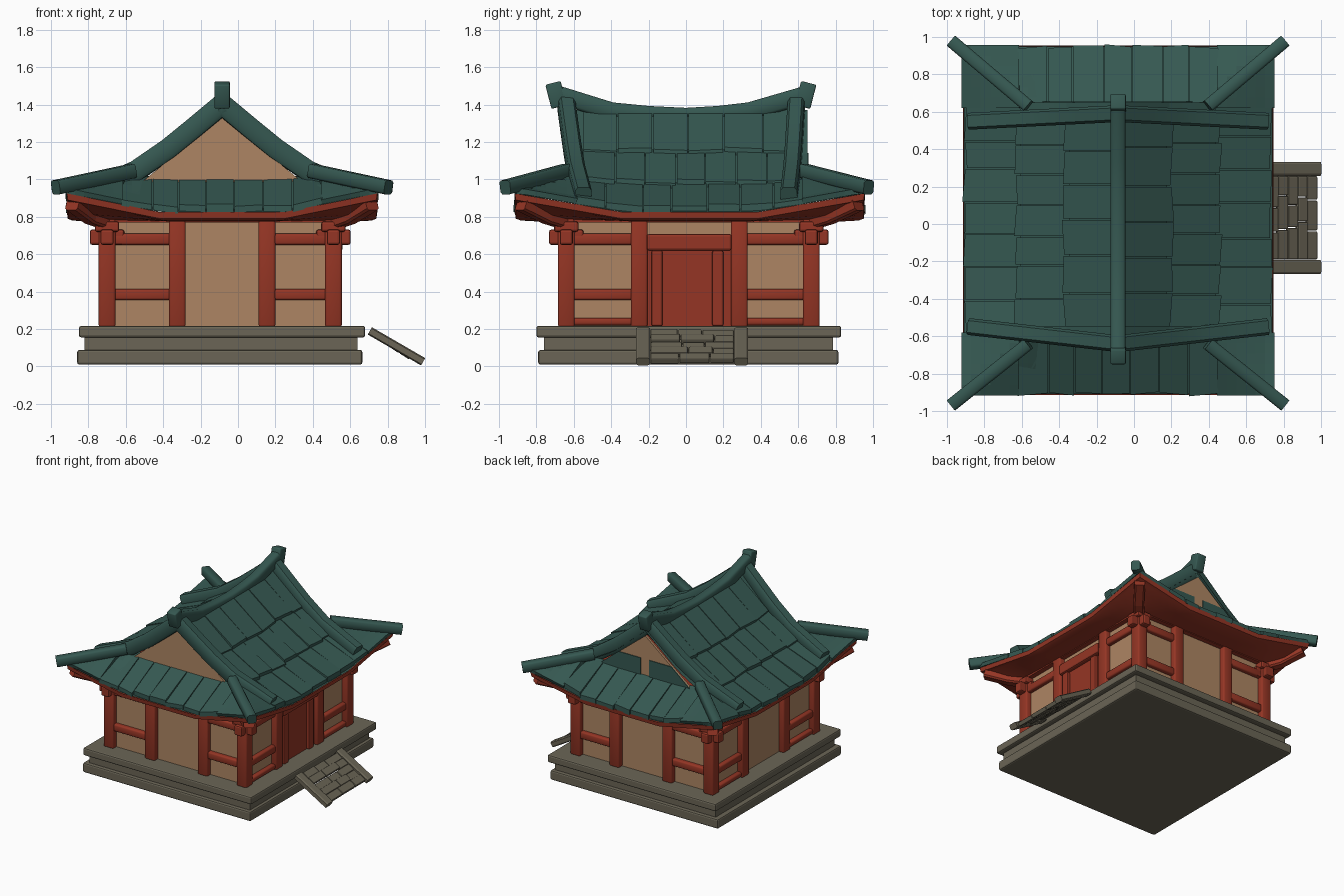
import bpy, bmesh, math, random
from mathutils import Vector, Matrix

if "Cube" in bpy.data.objects:
    bpy.data.objects.remove(bpy.data.objects["Cube"])

random.seed(4)
CX, CY = -0.085, 0.02          # roof centre
HX, HY = 0.825, 0.93           # roof half extents


def material(name, rgb):
    m = bpy.data.materials.new(name)
    m.diffuse_color = (*rgb, 1)
    m.use_nodes = True
    m.node_tree.nodes["Principled BSDF"].inputs["Base Color"].default_value = m.diffuse_color
    return m


TEAL = material("teal_tile", (0.036, 0.098, 0.083))
RED = material("red_wood", (0.30, 0.036, 0.018))
TAN = material("tan_plaster", (0.42, 0.235, 0.125))
STONE = material("grey_stone", (0.145, 0.130, 0.092))


def make(name, bm, mat, smooth=False):
    me = bpy.data.meshes.new(name)
    bm.to_mesh(me)
    bm.free()
    me.materials.append(mat)
    ob = bpy.data.objects.new(name, me)
    bpy.context.collection.objects.link(ob)
    if smooth:
        bpy.ops.object.select_all(action='DESELECT')
        ob.select_set(True)
        bpy.context.view_layer.objects.active = ob
        bpy.ops.object.shade_smooth_by_angle(angle=math.radians(50))
    return ob


def box(bm, lo, hi, bevel=0.01, rot=None):
    lo, hi = Vector(lo), Vector(hi)
    mat = Matrix.Translation((lo + hi) / 2)
    if rot:
        mat = mat @ rot
    mat = mat @ Matrix.Diagonal((*(hi - lo), 1))
    vs = bmesh.ops.create_cube(bm, size=1, matrix=mat)['verts']
    if bevel:
        edges = list({e for v in vs for e in v.link_edges})
        bmesh.ops.bevel(bm, geom=edges, offset=bevel, segments=2, affect='EDGES', profile=0.5)


def beam(bm, pts, w, h):
    """Sweep a chamfered rectangle along a path."""
    pts = [Vector(p) for p in pts]
    c = 0.3
    sec = [(-1, -1 + c), (-1 + c, -1), (1 - c, -1), (1, -1 + c), (1, 1 - c), (1 - c, 1), (-1 + c, 1), (-1, 1 - c)]
    rings = []
    for i, p in enumerate(pts):
        t = (pts[min(i + 1, len(pts) - 1)] - pts[max(i - 1, 0)]).normalized()
        s = t.cross(Vector((0, 0, 1))).normalized()
        u = s.cross(t)
        rings.append([bm.verts.new(p + s * a * w / 2 + u * b * h / 2) for a, b in sec])
    faces = [bm.faces.new(rings[0]), bm.faces.new(rings[-1][::-1])]
    for a, b in zip(rings, rings[1:]):
        for k in range(8):
            faces.append(bm.faces.new((a[k], b[k], b[(k + 1) % 8], a[(k + 1) % 8])))
    bmesh.ops.recalc_face_normals(bm, faces=faces)


def interp(x, table):
    for (a, za), (b, zb) in zip(table, table[1:]):
        if x <= b:
            return za + (zb - za) * (x - a) / (b - a)
    return table[-1][1]


def roof_z(dx, dy, skirt):
    dx, dy = abs(dx), abs(dy)
    z = interp(dx, [(0, 1.37), (0.275, 1.135), (0.53, 0.965), (HX, 0.825)])
    if skirt:
        z = min(z, 1.0 - 0.175 * (dy - 0.62) / (HY - 0.62))
    return z + 0.1 * max(0, (dx - 0.33) / (HX - 0.33)) * max(0, (dy - 0.36) / (HY - 0.36))


def roof_grid(bm, xs, ys, skirt, lift=0.0):
    g = [[bm.verts.new((CX + x, CY + y, roof_z(x, y, skirt) + lift)) for y in ys] for x in xs]
    for i in range(len(xs) - 1):
        for j in range(len(ys) - 1):
            bm.faces.new((g[i][j], g[i + 1][j], g[i + 1][j + 1], g[i][j + 1]))


def span(a, b, n):
    return [a + (b - a) * i / n for i in range(n + 1)]


# stone platform
bm = bmesh.new()
box(bm, (-0.86, -0.79, 0.01), (0.665, 0.815, 0.088), 0.012)
box(bm, (-0.82, -0.76, 0.07), (0.64, 0.785, 0.17), 0)
box(bm, (-0.85, -0.80, 0.155), (0.68, 0.83, 0.217), 0.012)
make("platform", bm, STONE)

# stairs: sloped rails and uneven treads
bm = bmesh.new()
for y in (-0.23, 0.295):
    beam(bm, [(0.705, y, 0.19), (0.99, y, 0.025)], 0.075, 0.045)
slope = Matrix.Rotation(math.atan2(0.19, 0.29), 4, 'Y')
for i in range(5):
    x, z = 0.74 + 0.052 * i, 0.175 - 0.034 * i
    cuts = [-0.19, -0.02 + random.uniform(-.04, .04), 0.12 + random.uniform(-.04, .04), 0.26]
    for a, b in zip(cuts, cuts[1:]):
        j = random.uniform(-0.008, 0.008)
        box(bm, (x - 0.031, a, z - 0.016 + j), (x + 0.031, b - 0.004, z + 0.016 + j), 0.007, slope)
make("stairs", bm, STONE)

# plaster walls
bm = bmesh.new()
box(bm, (-0.70, -0.64, 0.21), (0.51, 0.67, 0.80), 0)
make("walls", bm, TAN)

# columns, rails and top plates
COLX, COLY = (-0.70, -0.325, 0.155, 0.51), (-0.64, -0.25, 0.285, 0.67)
bm = bmesh.new()
for i, x in enumerate(COLX):
    for j, y in enumerate(COLY):
        if i in (0, 3) or j in (0, 3):
            box(bm, (x - 0.045, y - 0.045, 0.21), (x + 0.045, y + 0.045, 0.80), 0.013)
make("columns", bm, RED, True)
bm = bmesh.new()
for z, h in ((0.68, 0.03), (0.385, 0.03), (0.24, 0.02)):
    for k in (0, 2):
        if z > 0.3:
            for y in (COLY[0], COLY[3]):
                box(bm, (COLX[k], y - 0.035, z - h), (COLX[k + 1], y + 0.035, z + h), 0.012)
        for x in (COLX[0], COLX[3]):
            box(bm, (x - 0.035, COLY[k], z - h), (x + 0.035, COLY[k + 1], z + h), 0.012)
box(bm, (-0.74, -0.68, 0.77), (0.55, 0.71, 0.81), 0)
make("wall_rails", bm, RED, True)

# door
bm = bmesh.new()
box(bm, (0.49, -0.22, 0.21), (0.525, 0.25, 0.64), 0)
box(bm, (0.49, -0.21, 0.62), (0.56, 0.245, 0.708), 0.012)
for a, b in ((-0.185, -0.125), (0.14, 0.20)):
    box(bm, (0.49, a, 0.215), (0.55, b, 0.62), 0.01)
make("door", bm, RED)

# corner brackets and diagonal rafters
bm = bmesh.new()
for x, sx in ((-0.70, -1), (0.51, 1)):
    for y, sy in ((-0.64, -1), (0.67, 1)):
        box(bm, (x - 0.092, y - 0.035, 0.65), (x + 0.092, y + 0.035, 0.732), 0.012)
        box(bm, (x - 0.035, y - 0.092, 0.65), (x + 0.035, y + 0.092, 0.732), 0.012)
        box(bm, (x - 0.065, y - 0.065, 0.72), (x + 0.065, y + 0.065, 0.775), 0.012)
        beam(bm, [(x, y, 0.77), (x + sx * 0.09, y + sy * 0.1, 0.80),
                  (CX + sx * 0.80, CY + sy * 0.90, 0.87)], 0.08, 0.075)
make("corner_brackets", bm, RED)

# eave fascia and curved soffit
bm = bmesh.new()
ring = ([(x, -HY) for x in span(-HX, HX, 20)[:-1]] + [(HX, y) for y in span(-HY, HY, 20)[:-1]]
        + [(x, HY) for x in span(HX, -HX, 20)[:-1]] + [(-HX, y) for y in span(HY, -HY, 20)[:-1]])
loops = []
for k, drop in ((1.006, 0.0), (1.0, 0.035), (0.97, 0.045), (0.87, None), (0.72, None)):
    lp = []
    for x, y in ring:
        e = roof_z(x, y, True)
        z = e - drop if drop is not None else 0.775 + (e - 0.825) * (0.4 if k > 0.8 else 0)
        lp.append(bm.verts.new((CX + x * k, CY + y * k, z)))
    loops.append(lp)
for a, b in zip(loops, loops[1:]):
    for i in range(len(ring)):
        j = (i + 1) % len(ring)
        bm.faces.new((a[i], b[i], b[j], a[j]))
make("eave_soffit", bm, RED, True)

# roof surfaces under the tiles
bm = bmesh.new()
xs = sorted(set(span(-HX, HX, 24) + [-0.53, -0.275, 0.275, 0.53]))
roof_grid(bm, xs, span(-0.63, 0.63, 14), False)
for s in (-1, 1):
    roof_grid(bm, xs, sorted(s * v for v in span(0.60, HY, 6)), True)
make("roof_shell", bm, TEAL)

# raised corner sheets
bm = bmesh.new()
for sx in (-1, 1):
    for sy in (-1, 1):
        roof_grid(bm, sorted(sx * v for v in span(0.53, HX + 0.012, 6)),
                  sorted(sy * v for v in span(0.60, HY + 0.008, 6)), True, 0.03)
sheet = make("roof_corners", bm, TEAL)
mod = sheet.modifiers.new("thickness", 'SOLIDIFY')
mod.thickness, mod.offset = 0.03, -1


def tile(bm, a0, a1, b0, b1, side, axis):
    """Wedge tile: a runs down the slope, b across it."""
    lift = random.uniform(0.026, 0.042)
    skew = random.uniform(-0.008, 0.008)
    vs = []
    for a, b, t in ((a0, b0, 0.012), (a0, b1, 0.012), (a1 + skew, b1, lift), (a1 - skew, b0, lift)):
        x, y = (side * a, b) if axis == 0 else (b, side * a)
        z = roof_z(x, y, axis == 1)
        p = Vector((CX + x, CY + y, z))
        vs.append((bm.verts.new(p - Vector((0, 0, 0.004))), bm.verts.new(p + Vector((0, 0, t)))))
    lo, up = [v[0] for v in vs], [v[1] for v in vs]
    fs = [bm.faces.new(lo[::-1]), bm.faces.new(up)]
    for i in range(4):
        j = (i + 1) % 4
        fs.append(bm.faces.new((lo[i], lo[j], up[j], up[i])))
    bmesh.ops.recalc_face_normals(bm, faces=fs)


def tile_row(bm, a0, a1, lim, n, side, axis):
    cuts = span(-lim, lim, n)
    cuts = [cuts[0]] + [c + random.uniform(-0.015, 0.015) for c in cuts[1:-1]] + [cuts[-1]]
    for b0, b1 in zip(cuts, cuts[1:]):
        tile(bm, a0, a1 + random.uniform(-0.008, 0.006), b0 + 0.003, b1 - 0.003, side, axis)


# roof tiles
bm = bmesh.new()
for side in (-1, 1):
    tile_row(bm, 0.0, 0.29, 0.57, 6, side, 0)
    tile_row(bm, 0.26, 0.55, 0.57, 7, side, 0)
    tile_row(bm, 0.52, HX - 0.005, 0.61, 7, side, 0)
    tile_row(bm, 0.615, HY, 0.54, 7, side, 1)
make("roof_tiles", bm, TEAL)

# gables
def plate(name, pts, y, t, mat):
    bm = bmesh.new()
    f = bm.faces.new([bm.verts.new((CX + x, y, z)) for x, z in pts])
    new = bmesh.ops.extrude_face_region(bm, geom=[f])['geom']
    bmesh.ops.translate(bm, vec=(0, t, 0), verts=[v for v in new if isinstance(v, bmesh.types.BMVert)])
    bmesh.ops.recalc_face_normals(bm, faces=bm.faces[:])
    make(name, bm, mat)


plate("front_gable", [(-0.43, 0.985), (0.43, 0.985), (0, 1.34)], -0.63, 0.02, TAN)
plate("back_gable", [(-0.43, 0.985), (0.43, 0.985), (0, 1.33)], 0.63, 0.02, TAN)
for s in (-1, 1):
    plate("back_gable_patch", [(s * 0.04, 0.985), (s * 0.43, 0.985), (s * 0.24, 1.14), (s * 0.04, 1.14)],
          0.648, 0.008, TEAL)

# sloping gable ridges and corner hips
bm = bmesh.new()
for s in (-1, 1):
    for y0, y1 in ((-0.64, -0.55), (0.59, 0.55)):
        beam(bm, [(CX + s * d, y0 + (y1 - y0) * d / 0.785, z)
                  for d, z in ((0, 1.40), (0.15, 1.275), (0.285, 1.165), (0.46, 1.045), (0.785, 0.905))], 0.09, 0.11)
make("gable_ridges", bm, TEAL, True)
bm = bmesh.new()
for s in (-1, 1):
    for y0, y1 in ((-0.64, -0.967), (0.63, 0.977)):
        beam(bm, [(CX + s * 0.48, y0, 1.045), (CX + s * 0.89, y1, 0.957)], 0.07, 0.075)
make("corner_hips", bm, TEAL, True)

# main ridge with upturned end blocks
bm = bmesh.new()
beam(bm, [(CX, y, z) for y, z in ((-0.69, 1.455), (-0.4, 1.365), (-0.2, 1.345), (0, 1.335),
                                  (0.17, 1.345), (0.34, 1.365), (0.65, 1.455))], 0.08, 0.095)
for y, r in ((-0.695, 0.25), (0.64, -0.25)):
    box(bm, (CX - 0.041, y - 0.042, 1.385), (CX + 0.041, y + 0.042, 1.518), 0.008, Matrix.Rotation(r, 4, 'X'))
make("main_ridge", bm, TEAL, True)
